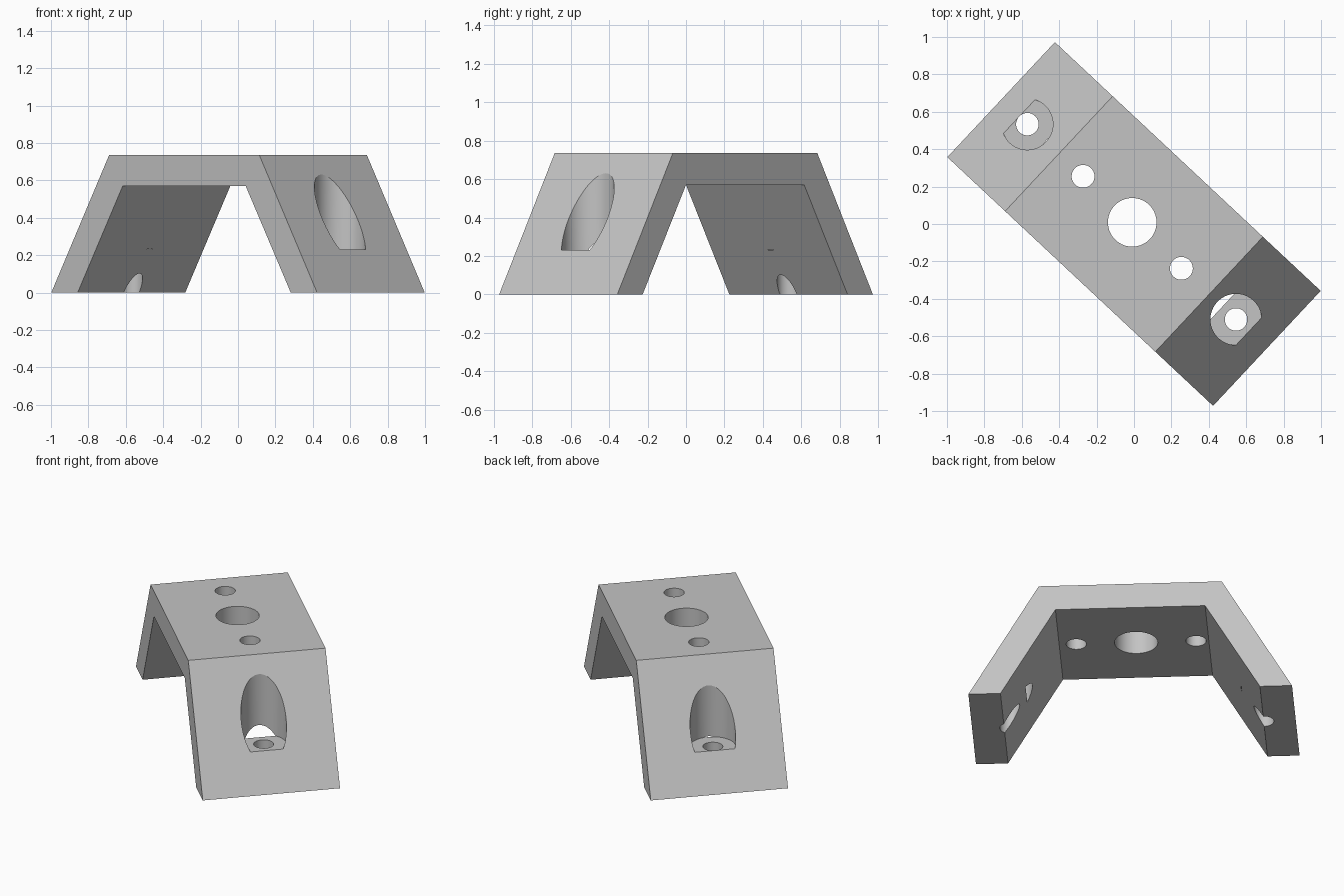
import bpy, bmesh, math
from mathutils import Matrix

cube = bpy.data.objects.get("Cube")
if cube:
    bpy.data.objects.remove(cube, do_unlink=True)

grey = bpy.data.materials.new("light_grey")
colour = (0.55, 0.55, 0.55, 1)
grey.diffuse_color = colour
grey.use_nodes = True
grey.node_tree.nodes["Principled BSDF"].inputs["Base Color"].default_value = colour

WIDTH, HEIGHT, UNDERSIDE = 0.842, 0.735, 0.57
TURN = Matrix.Rotation(math.radians(-43.1), 4, "Z")


def make_object(name, bm):
    bmesh.ops.recalc_face_normals(bm, faces=bm.faces)
    mesh = bpy.data.meshes.new(name)
    bm.to_mesh(mesh)
    bm.free()
    mesh.materials.append(grey)
    obj = bpy.data.objects.new(name, mesh)
    bpy.context.collection.objects.link(obj)
    return obj


# Bracket: half profile mirrored across the middle, extruded over the width
half = [(0.973, 0), (0.55, HEIGHT)]
inner = [(0.45, UNDERSIDE), (0.78, 0)]
profile = half + [(-u, z) for u, z in reversed(half)]
profile += [(-u, z) for u, z in reversed(inner)] + inner
bm = bmesh.new()
face = bm.faces.new([bm.verts.new((u, -WIDTH / 2, z)) for u, z in profile])
ext = bmesh.ops.extrude_face_region(bm, geom=[face])
verts = [g for g in ext["geom"] if isinstance(g, bmesh.types.BMVert)]
bmesh.ops.translate(bm, verts=verts, vec=(0, WIDTH, 0))
bracket = make_object("bracket", bm)


# Vertical drill holes, as cutters
def drill(name, u, radius, bottom):
    top = 1.0
    bm = bmesh.new()
    bmesh.ops.create_cone(bm, cap_ends=True, segments=64, radius1=radius,
                          radius2=radius, depth=top - bottom,
                          matrix=Matrix.Translation((u, 0, (top + bottom) / 2)))
    cutter = make_object(name, bm)
    cutter.hide_render = True
    mod = bracket.modifiers.new(name, "BOOLEAN")
    mod.operation, mod.solver, mod.object = "DIFFERENCE", "EXACT", cutter
    return cutter


cutters = [drill("centre_hole", -0.013, 0.13, -0.2)]
for side, sign in (("left", 1), ("right", -1)):
    cutters.append(drill(side + "_plate_hole", -0.013 + sign * 0.36, 0.061, -0.2))
    cutters.append(drill(side + "_counterbore", -0.017 + sign * 0.764, 0.137, 0.23))
    cutters.append(drill(side + "_foot_hole", -0.017 + sign * 0.764, 0.06, -0.2))

# Bake the holes, then turn the bracket to its diagonal placement
bpy.context.view_layer.update()
evaluated = bracket.evaluated_get(bpy.context.evaluated_depsgraph_get())
mesh = bpy.data.meshes.new_from_object(evaluated)
bracket.modifiers.clear()
bracket.data = mesh
for cutter in cutters:
    bpy.data.objects.remove(cutter, do_unlink=True)
mesh.transform(TURN)

bpy.ops.object.select_all(action="DESELECT")
bracket.select_set(True)
bpy.context.view_layer.objects.active = bracket
bpy.ops.object.shade_smooth_by_angle(angle=math.radians(25))
